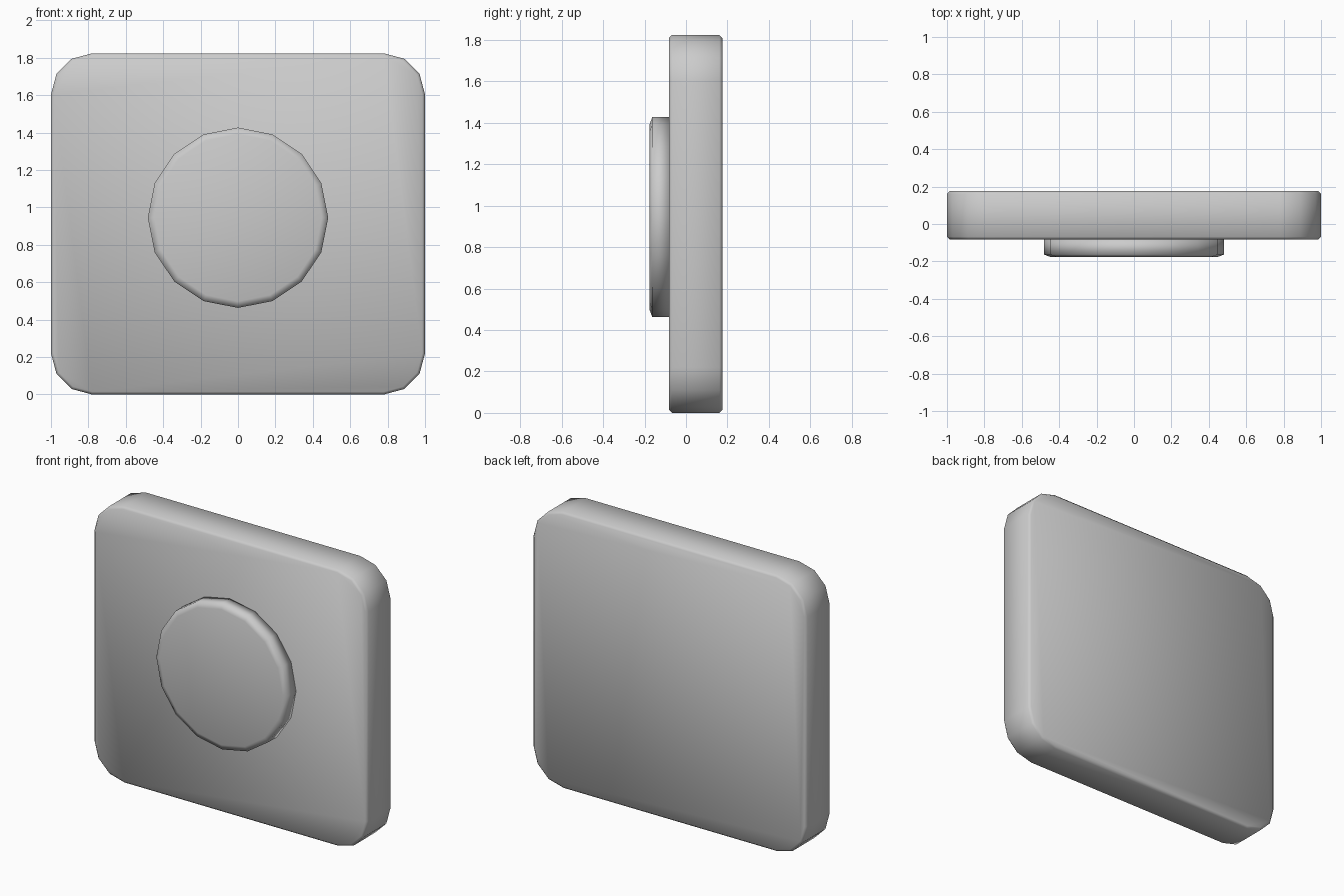
import bpy
import bmesh
from math import cos, sin, pi

cube = bpy.data.objects.get("Cube")
if cube:
    bpy.data.objects.remove(cube, do_unlink=True)

grey = bpy.data.materials.new("plain grey")
grey.use_nodes = True
colour = (0.6, 0.6, 0.6, 1)
grey.diffuse_color = colour
grey.node_tree.nodes["Principled BSDF"].inputs["Base Color"].default_value = colour


def rounded_outline(half_x, half_z, radius, steps, inset):
    """Points of a rounded rectangle, pulled inwards by inset."""
    points = []
    for quarter, (sx, sz) in enumerate([(1, 1), (-1, 1), (-1, -1), (1, -1)]):
        for i in range(steps + 1):
            a = (quarter + i / steps) * pi / 2
            points.append((sx * (half_x - radius) + (radius - inset) * cos(a),
                           sz * (half_z - radius) + (radius - inset) * sin(a)))
    return points


def circle_outline(radius, sides, inset):
    return [((radius - inset) * cos(2 * pi * i / sides),
             (radius - inset) * sin(2 * pi * i / sides)) for i in range(sides)]


def loft(name, rings, centre_z):
    """Solid through (y, outline) rings, closed at both ends."""
    bm = bmesh.new()
    loops = [[bm.verts.new((x, y, z + centre_z)) for x, z in outline]
             for y, outline in rings]
    for a, b in zip(loops, loops[1:]):
        for i in range(len(a)):
            j = (i + 1) % len(a)
            bm.faces.new((a[i], a[j], b[j], b[i]))
    bm.faces.new(loops[0])
    bm.faces.new(loops[-1])
    bmesh.ops.recalc_face_normals(bm, faces=bm.faces[:])
    mesh = bpy.data.meshes.new(name)
    bm.to_mesh(mesh)
    bm.free()
    mesh.materials.append(grey)
    obj = bpy.data.objects.new(name, mesh)
    bpy.context.collection.objects.link(obj)
    for poly in mesh.polygons:
        poly.use_smooth = True
    return obj


# Wall plate with softened front and back rims
bevel = 0.015
loft("plate", [(y, rounded_outline(1, 0.912, 0.22, 3, inset))
               for y, inset in [(-0.083, bevel), (-0.083 + bevel, 0),
                                (0.176 - bevel, 0), (0.176, bevel)]], 0.912)

# Round button with a shallow chamfer on its front rim
loft("button", [(y, circle_outline(0.482, 16, inset))
                for y, inset in [(-0.176, 0.035), (-0.163, 0), (-0.08, 0)]], 0.945)
